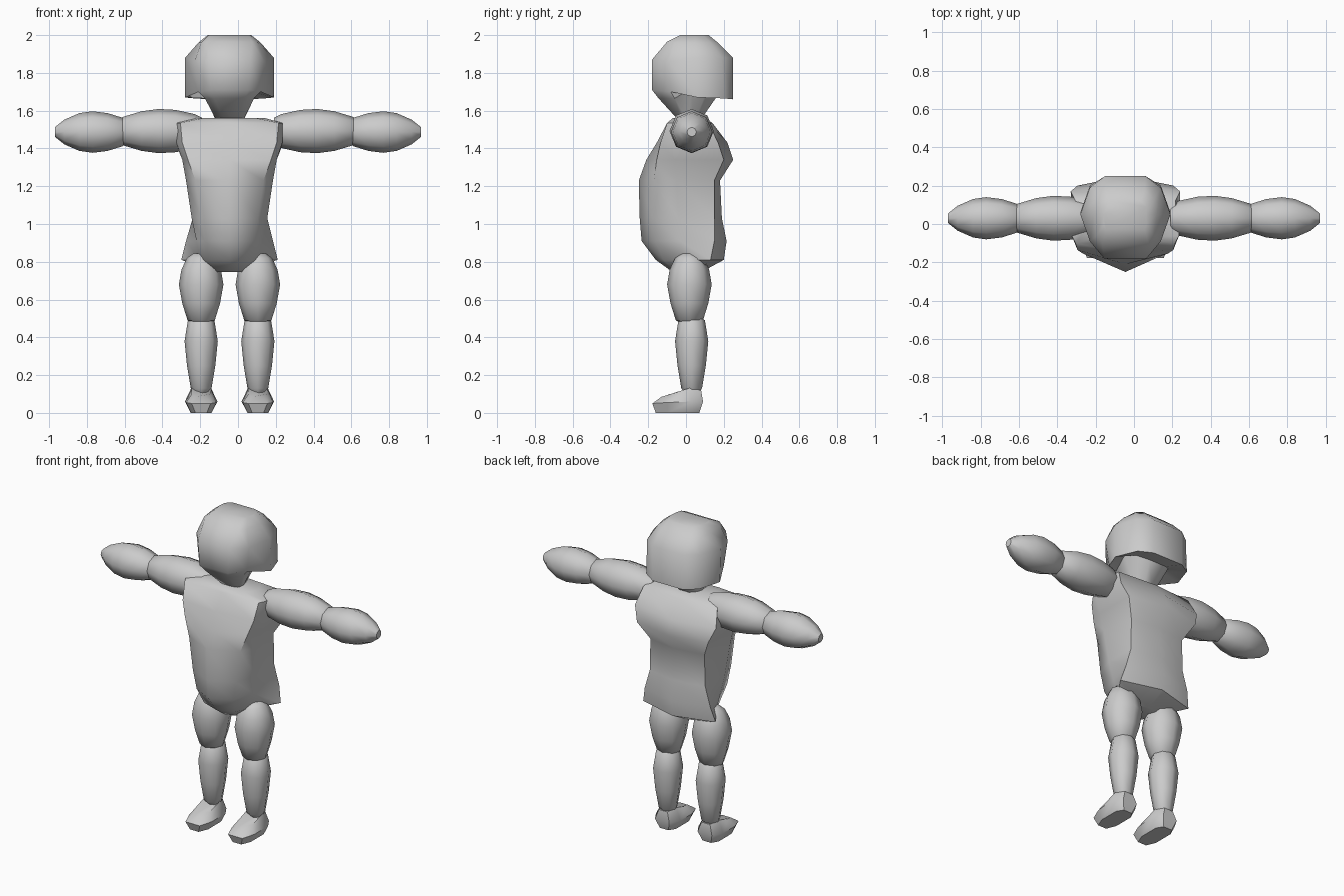
import bpy, bmesh, math

CX = -0.045  # centre line of head, torso and legs


def loft(name, rings):
    """Skin a list of equal-length closed rings and cap both ends."""
    bm = bmesh.new()
    rows = [[bm.verts.new(p) for p in ring] for ring in rings]
    n = len(rows[0])
    for a, b in zip(rows, rows[1:]):
        for i in range(n):
            j = (i + 1) % n
            bm.faces.new((a[i], a[j], b[j], b[i]))
    bm.faces.new(rows[0])
    bm.faces.new(rows[-1])
    bmesh.ops.recalc_face_normals(bm, faces=bm.faces)
    mesh = bpy.data.meshes.new(name)
    bm.to_mesh(mesh)
    bm.free()
    ob = bpy.data.objects.new(name, mesh)
    bpy.context.collection.objects.link(ob)
    bpy.ops.object.select_all(action='DESELECT')
    ob.select_set(True)
    bpy.context.view_layer.objects.active = ob
    bpy.ops.object.shade_smooth_by_angle(angle=math.radians(50))
    return ob


def mirrored(half, cx):
    """Full ring from the +x half, points on the axis kept single."""
    right = [(cx + x, y, z) for x, y, z in half]
    left = [(cx - x, y, z) for x, y, z in reversed(half) if x > 0]
    return right + left


def limb(name, profile, centre, axis, sides=8):
    """Blob limb from (position, radius) pairs along x or z."""
    rings = []
    for t, r in profile:
        ring = []
        for k in range(sides):
            a = math.tau * k / sides
            u, v = r * math.cos(a), r * math.sin(a)
            if axis == 'x':
                ring.append((t, centre[0] + u, centre[1] + v))
            else:
                ring.append((centre[0] + u, centre[1] + v, t))
        rings.append(ring)
    return loft(name, rings)


# Head with a wide bob of hair, undercut at the back
head = [
    [(.10, -.03, 2.0), (.11, .0, 2.0), (.115, .05, 2.0), (.11, .09, 2.0), (.08, .12, 2.0)],
    [(.12, -.10, 1.965), (.15, -.06, 1.96), (.165, .05, 1.96), (.15, .13, 1.96), (.10, .175, 1.955)],
    [(.11, -.18, 1.87), (.185, -.09, 1.86), (.235, .05, 1.88), (.185, .19, 1.88), (.105, .25, 1.88)],
    [(.10, -.18, 1.71), (.165, -.08, 1.70), (.235, .06, 1.67), (.185, .20, 1.665), (.105, .25, 1.66)],
    [(.08, -.145, 1.665), (.13, -.06, 1.665), (.145, .03, 1.72), (.12, .11, 1.70), (.06, .16, 1.67)],
    [(.03, -.04, 1.55), (.065, -.02, 1.54), (.07, .01, 1.54), (.06, .04, 1.54), (.03, .07, 1.54)],
]
loft("head", [mirrored(h, CX) for h in head])

# Torso: z, front y, front side xy, side xy, back corner xy, back y
torso = [
    (1.56, -.07, .14, -.07, .19, .00, .14, .09, .10),
    (1.535, -.10, .26, -.10, .28, -.06, .26, .12, .14),
    (1.43, -.155, .25, -.135, .28, -.06, .285, .17, .22),
    (1.34, -.21, .22, -.155, .25, -.06, .25, .20, .25),
    (1.23, -.25, .18, -.17, .23, -.05, .19, .15, .18),
    (1.03, -.245, .15, -.175, .20, -.04, .195, .15, .19),
    (0.91, -.235, .13, -.165, .175, -.03, .23, .15, .215),
    (0.81, -.16, .11, -.12, .155, -.02, .255, .13, .20),
    (0.745, -.07, .06, -.05, .08, .00, .07, .06, .08),
]
loft("torso", [mirrored([(0, f, z), (ax, ay, z), (mx, my, z), (bx, by, z), (0, b, z)], CX)
               for z, f, ax, ay, mx, my, bx, by, b in torso])

upper_arm = [(.19, .07), (.23, .09), (.33, .112), (.42, .117), (.51, .105), (.61, .075), (.64, .03)]
forearm = [(.585, .05), (.61, .075), (.69, .1), (.77, .11), (.84, .1), (.92, .065), (.97, .025)]
thigh = [(.845, .04), (.82, .075), (.76, .104), (.68, .118), (.58, .1), (.49, .072), (.47, .03)]
shin = [(.515, .04), (.49, .07), (.38, .088), (.25, .075), (.13, .055), (.1, .03)]
foot = [
    [(.03, -.16, 0), (.055, -.10, 0), (.055, .03, 0), (.03, .07, 0)],
    [(.05, -.178, .05), (.08, -.10, .055), (.086, .03, .06), (.05, .09, .06)],
    [(.03, -.13, .085), (.05, -.08, .10), (.052, .02, .132), (.03, .08, .12)],
]

# Arms straight out, legs straight down, shoes pointing forward
for side, s in (("left", 1), ("right", -1)):
    limb(side + "_upper_arm", [(s * t, r) for t, r in upper_arm], (.03, 1.492), 'x')
    limb(side + "_forearm", [(s * t, r) for t, r in forearm], (.03, 1.487), 'x')
    x = CX + s * .15
    limb(side + "_thigh", thigh, (x, .018), 'z')
    limb(side + "_shin", shin, (x, .03), 'z')
    loft(side + "_foot", [mirrored(h, x) for h in foot])
